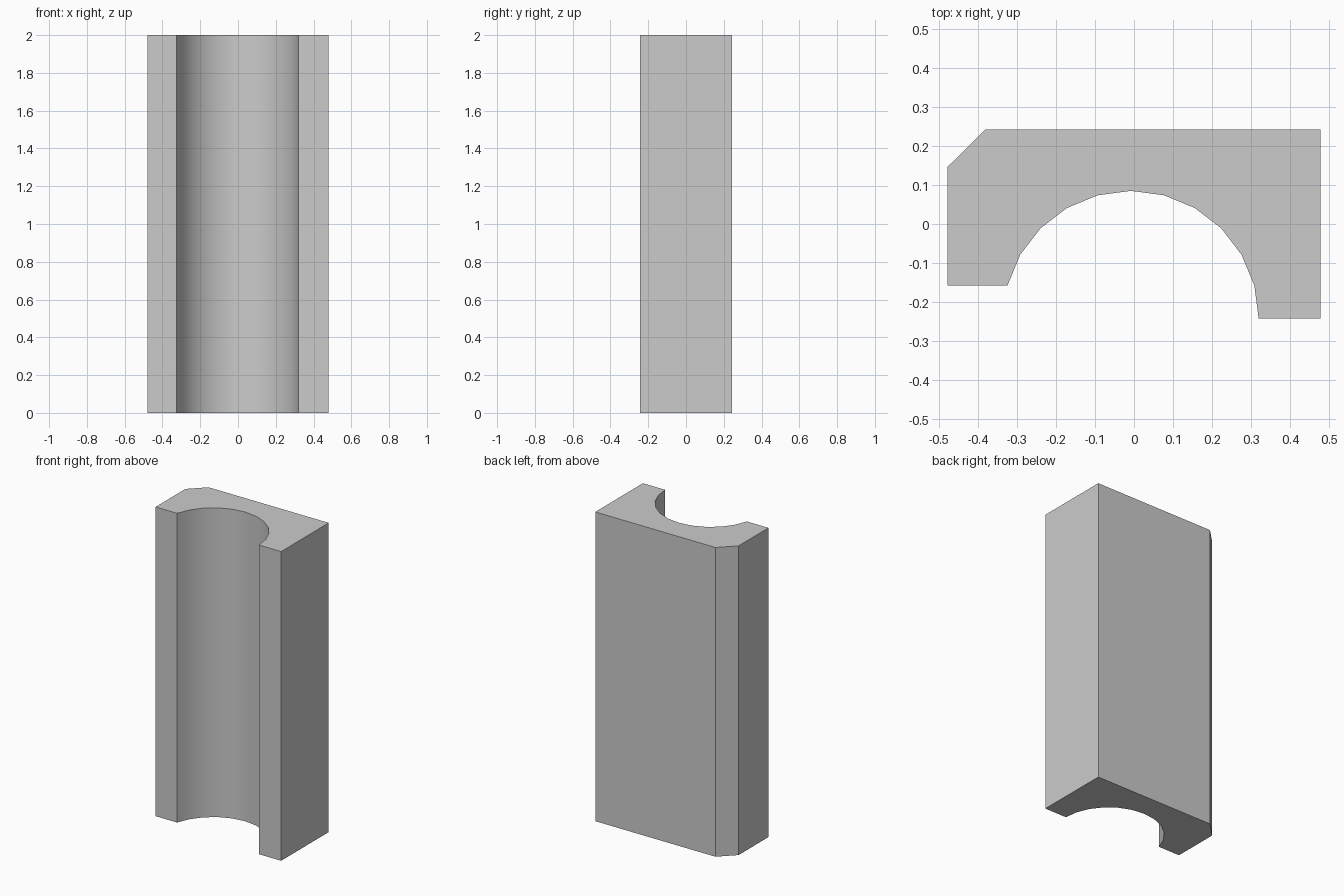
import bpy
import bmesh
from math import cos, sin, radians

cube = bpy.data.objects.get("Cube")
if cube:
    bpy.data.objects.remove(cube, do_unlink=True)

HEIGHT = 2.0
CX, CY, R = -0.008, -0.243, 0.328   # centre and radius of the round channel

# Plain grey material
grey = bpy.data.materials.new("plain grey")
grey.use_nodes = True
colour = (0.6, 0.6, 0.6, 1.0)
grey.diffuse_color = colour
bsdf = next(n for n in grey.node_tree.nodes if n.type == "BSDF_PRINCIPLED")
bsdf.inputs["Base Color"].default_value = colour

# Cross-section: channel arc in 15 degree steps, then the outer outline
arc = [(CX + R * cos(radians(15 * i)), CY + R * sin(radians(15 * i))) for i in range(12)]
outer = [(-0.479, arc[-1][1]), (-0.479, 0.146), (-0.381, 0.243), (0.479, 0.243), (0.479, CY)]

# Extrude the cross-section upward
bm = bmesh.new()
base = bm.faces.new([bm.verts.new((x, y, 0)) for x, y in arc + outer])
top = bmesh.ops.extrude_face_region(bm, geom=[base], use_keep_orig=True)["geom"]
bmesh.ops.translate(bm, vec=(0, 0, HEIGHT), verts=[g for g in top if isinstance(g, bmesh.types.BMVert)])
bmesh.ops.recalc_face_normals(bm, faces=bm.faces[:])

mesh = bpy.data.meshes.new("channelled_block")
bm.to_mesh(mesh)
bm.free()
mesh.materials.append(grey)
block = bpy.data.objects.new("channelled_block", mesh)
bpy.context.collection.objects.link(block)

# Smooth channel, sharp outer corners
bpy.context.view_layer.objects.active = block
block.select_set(True)
bpy.ops.object.shade_smooth_by_angle(angle=radians(30))
